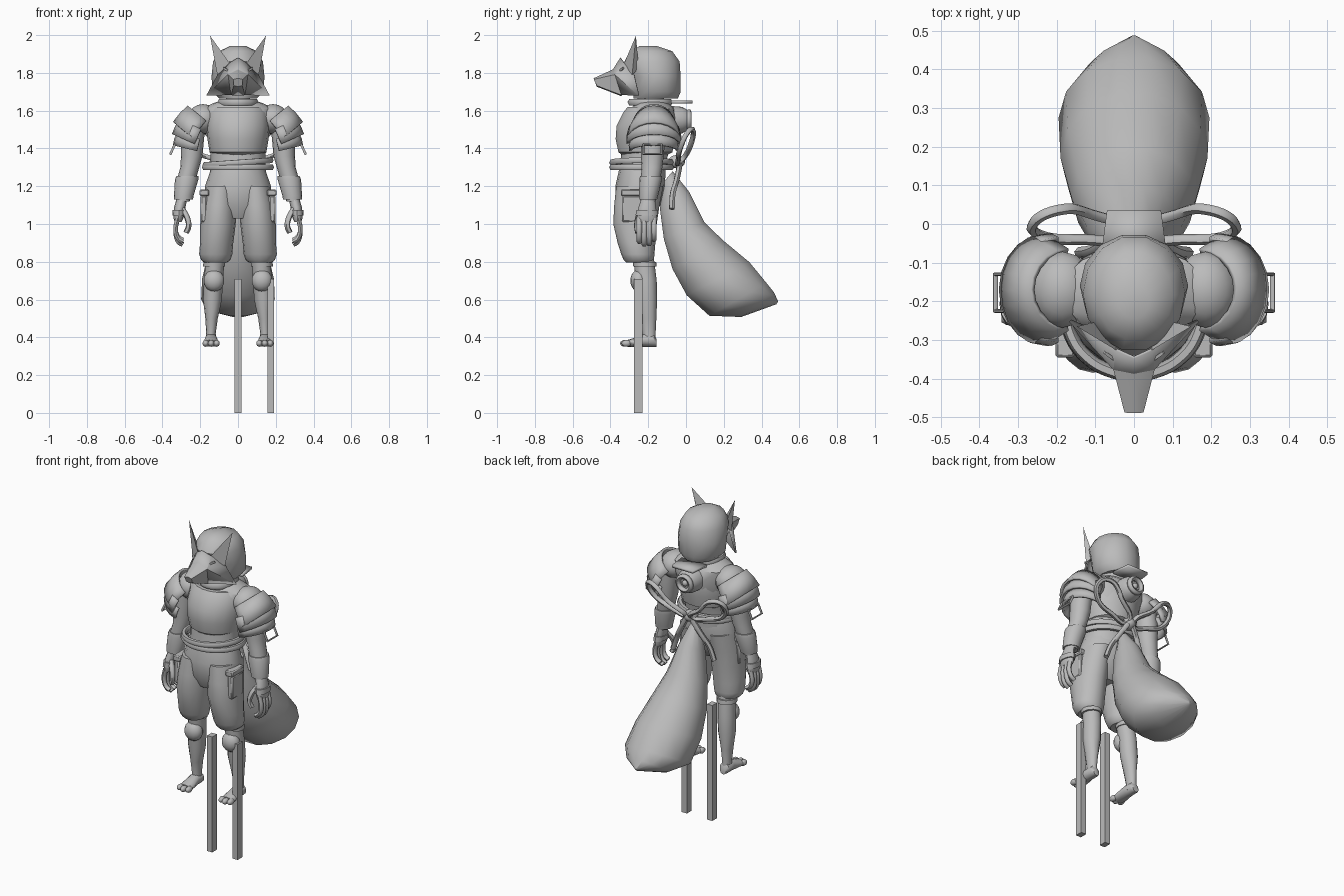
import bpy, bmesh, math
from math import sin, cos, pi, radians
from mathutils import Vector as V, Matrix

if "Cube" in bpy.data.objects:
    bpy.data.objects.remove(bpy.data.objects["Cube"])

mat = bpy.data.materials.new("plain_grey")
mat.diffuse_color = (0.5, 0.5, 0.5, 1)
mat.use_nodes = True
mat.node_tree.nodes["Principled BSDF"].inputs["Base Color"].default_value = mat.diffuse_color


def finish(o, mirror=False, thick=0, angle=40, bevel=0):
    me = o.data
    me.materials.clear()
    me.materials.append(mat)
    me.shade_smooth()
    me.set_sharp_from_angle(angle=radians(angle))
    if mirror:
        o.modifiers.new("mirror", 'MIRROR')
    if thick:
        m = o.modifiers.new("thick", 'SOLIDIFY')
        m.thickness, m.offset = thick, 0
    if bevel:
        m = o.modifiers.new("bevel", 'BEVEL')
        m.width = bevel
    return o


def from_bm(name, bm, **kw):
    bmesh.ops.recalc_face_normals(bm, faces=bm.faces)
    me = bpy.data.meshes.new(name)
    bm.to_mesh(me)
    bm.free()
    o = bpy.data.objects.new(name, me)
    bpy.context.collection.objects.link(o)
    return finish(o, **kw)


def faces(name, pts, fs, **kw):
    bm = bmesh.new()
    vs = [bm.verts.new(p) for p in pts]
    for f in fs:
        bm.faces.new([vs[i] for i in f])
    return from_bm(name, bm, **kw)


def loft(name, rings, n=16, **kw):
    """Skin through rings of (centre, axis A, axis B), with capped ends."""
    bm = bmesh.new()
    loops = [[bm.verts.new(V(c) + V(a) * cos(2 * pi * i / n) + V(b) * sin(2 * pi * i / n))
              for i in range(n)] for c, a, b in rings]
    for p, q in zip(loops, loops[1:]):
        for i in range(n):
            j = (i + 1) % n
            bm.faces.new((p[i], p[j], q[j], q[i]))
    bm.faces.new(loops[0])
    bm.faces.new(loops[-1])
    return from_bm(name, bm, **kw)


def loft_z(name, rows, n=16, **kw):
    """Rows of (z, x, y, half width, half depth)."""
    return loft(name, [((x, y, z), (a, 0, 0), (0, b, 0)) for z, x, y, a, b in rows], n, **kw)


def ball(name, c, r, **kw):
    bm = bmesh.new()
    bmesh.ops.create_uvsphere(bm, u_segments=14, v_segments=9, radius=1,
                              matrix=Matrix.Translation(c) @ Matrix.Diagonal((*r, 1)))
    return from_bm(name, bm, **kw)


def box(name, c, size, rot=None, **kw):
    bm = bmesh.new()
    m = Matrix.Translation(c) @ (rot or Matrix()) @ Matrix.Diagonal((*size, 1))
    bmesh.ops.create_cube(bm, size=1, matrix=m)
    return from_bm(name, bm, **kw)


def tube(name, pts, r, closed=False, smooth=True, **kw):
    cu = bpy.data.curves.new(name, 'CURVE')
    cu.dimensions = '3D'
    cu.bevel_depth, cu.bevel_resolution, cu.resolution_u = r, 1, 5
    cu.use_fill_caps = True
    sp = cu.splines.new('BEZIER')
    sp.bezier_points.add(len(pts) - 1)
    for b, p in zip(sp.bezier_points, pts):
        b.co = p
        b.handle_left_type = b.handle_right_type = 'AUTO' if smooth else 'VECTOR'
    sp.use_cyclic_u = closed
    tmp = bpy.data.objects.new(name + "_path", cu)
    bpy.context.collection.objects.link(tmp)
    me = bpy.data.meshes.new_from_object(tmp.evaluated_get(bpy.context.evaluated_depsgraph_get()))
    bpy.data.objects.remove(tmp)
    o = bpy.data.objects.new(name, me)
    bpy.context.collection.objects.link(o)
    return finish(o, angle=60, **kw)


# Head: hood, neck and collar
loft_z("hood", [(1.665, 0, -.16, .10, .12), (1.70, 0, -.155, .135, .13), (1.78, 0, -.16, .14, .135),
                (1.86, 0, -.18, .132, .15), (1.915, 0, -.185, .10, .115), (1.943, 0, -.20, .04, .045)], 14)
loft_z("neck", [(1.58, 0, -.18, .07, .07), (1.70, 0, -.19, .06, .07)])
tube("collar", [(.09 * cos(i * pi / 6), -.19 + .1 * sin(i * pi / 6), 1.645) for i in range(12)], .02, closed=True)

# Pointed animal mask with ears
P = [(0, -.345, 1.878), (0, -.385, 1.815), (0, -.485, 1.77), (.022, -.485, 1.765), (.02, -.47, 1.735),
     (0, -.47, 1.73), (.035, -.34, 1.685), (0, -.34, 1.68), (.165, -.25, 1.68), (.105, -.275, 1.79),
     (.05, -.375, 1.79), (.045, -.325, 1.85)]
faces("mask", P, [(0, 1, 10, 11), (1, 2, 3, 10), (2, 5, 4, 3), (3, 4, 6, 10), (5, 7, 6, 4),
                  (10, 6, 8), (10, 8, 9), (10, 9, 11)], mirror=True, thick=.008, angle=15)
faces("ear", [(.04, -.33, 1.845), (.11, -.285, 1.79), (.085, -.25, 1.82), (.148, -.265, 1.997)],
      [(0, 1, 3), (1, 2, 3), (2, 0, 3), (0, 2, 1)], mirror=True, angle=15)
box("eye_slit", (.058, -.345, 1.815), (.05, .008, .01),
    Matrix.Rotation(radians(35), 4, 'Z') @ Matrix.Rotation(radians(-25), 4, 'Y'), mirror=True)

# Torso, shoulders and chest armour
loft_z("torso", [(1.24, 0, -.235, .15, .125), (1.33, 0, -.225, .145, .118), (1.45, 0, -.205, .15, .14),
                 (1.55, 0, -.185, .185, .14), (1.61, 0, -.175, .19, .115), (1.64, 0, -.18, .13, .09),
                 (1.66, 0, -.185, .07, .07)])
loft_z("chest_armour", [(1.365, 0, -.22, .125, .12), (1.38, 0, -.215, .15, .145), (1.45, 0, -.215, .162, .16),
                        (1.52, 0, -.21, .168, .16), (1.59, 0, -.20, .16, .135), (1.62, 0, -.195, .14, .115)], 18)
ball("shoulder", (.185, -.17, 1.555), (.085, .10, .08), mirror=True)

# Layered shoulder plates: half shells around a tilted axis
for k, (tilt, ox, oz, length, ry0, ry1) in enumerate(
        [(40, .262, 1.622, .115, .10, .135), (24, .305, 1.55, .085, .13, .138), (14, .318, 1.478, .065, .118, .125)]):
    t = radians(tilt)
    a, u = V((sin(t), 0, -cos(t))), V((cos(t), 0, sin(t)))
    N, dep = 10, .12
    pts = []
    for d, ry, grow in ((0, ry0, 0), (length * .5, (ry0 + ry1) / 2 + .005, .006), (length, ry1, .004)):
        for i in range(N + 1):
            th = -pi / 2 + pi * i / N
            p = V((ox, -.17, oz)) + a * d + u * ((dep + grow) * cos(th) - dep)
            pts.append(p + V((0, ry * sin(th), 0)))
    faces("shoulder_plate_%d" % (k + 1), pts,
          [(r * (N + 1) + i, r * (N + 1) + i + 1, (r + 1) * (N + 1) + i + 1, (r + 1) * (N + 1) + i)
           for r in range(2) for i in range(N)], mirror=True, thick=.014)
tube("plate_buckle", [(.335, -.225, 1.42), (.335, -.13, 1.42), (.358, -.13, 1.37), (.358, -.225, 1.37)],
     .007, closed=True, smooth=False, mirror=True)

# Arms, bracers and hands
loft_z("arm", [(1.56, .225, -.175, .06, .065), (1.45, .24, -.175, .06, .065), (1.36, .245, -.178, .057, .06),
               (1.30, .255, -.18, .05, .055), (1.22, .278, -.19, .05, .05), (1.12, .292, -.20, .036, .04)], mirror=True)
loft_z("bracer", [(1.255, .268, -.185, .058, .058), (1.235, .272, -.187, .062, .06), (1.15, .287, -.198, .052, .05),
                  (1.13, .288, -.20, .05, .047)], mirror=True)
loft_z("palm", [(1.14, .295, -.20, .028, .034), (1.09, .308, -.205, .03, .046), (1.03, .315, -.207, .026, .055),
                (1.01, .317, -.207, .018, .05)], 12, mirror=True)
loft_z("hand_strap", [(1.075, .311, -.207, .036, .056), (1.045, .314, -.207, .034, .06)], 12, mirror=True)
for k in range(4):
    y = -.247 + .026 * k
    drop = (.0, -.015, -.012, .01)[k]
    tube("finger_%d" % (k + 1), [(.32, y, 1.03), (.33, y, .965), (.315, y, .92 + drop), (.292, y, .905 + drop)],
         .014, mirror=True)
tube("thumb", [(.295, -.23, 1.08), (.268, -.255, 1.03), (.262, -.26, .985), (.275, -.255, .955)], .015, mirror=True)

# Trousers with cuffs and side pockets
loft_z("trouser_hips", [(1.285, 0, -.235, .145, .12), (1.20, 0, -.242, .175, .132), (1.10, 0, -.25, .175, .115),
                        (1.03, 0, -.26, .10, .07)])
loft_z("trouser_leg", [(1.20, .09, -.245, .08, .125), (1.10, .10, -.26, .09, .12), (1.0, .106, -.27, .094, .115),
                       (.90, .113, -.262, .088, .10), (.84, .118, -.255, .088, .088), (.81, .118, -.25, .078, .08),
                       (.795, .118, -.25, .06, .065)], mirror=True)
box("pocket", (.182, -.285, 1.08), (.035, .11, .14), mirror=True, bevel=.008)
box("pocket_flap", (.178, -.285, 1.165), (.05, .12, .035), mirror=True, bevel=.006)

# Lower legs, knee pads and feet
loft_z("shin", [(.82, .12, -.225, .05, .055), (.70, .13, -.21, .05, .055), (.60, .135, -.205, .05, .052),
                (.50, .14, -.20, .033, .043), (.42, .143, -.195, .025, .034), (.37, .143, -.195, .03, .036)], 12, mirror=True)
loft_z("knee_band", [(.80, .125, -.22, .058, .062), (.775, .127, -.217, .058, .062)], 12, mirror=True)
ball("knee_pad", (.127, -.25, .70), (.056, .045, .058), mirror=True)
loft("foot", [((.143, y, .35 + h), (w, 0, 0), (0, 0, h)) for y, w, h in
              ((-.155, .02, .02), (-.17, .032, .033), (-.22, .034, .035), (-.27, .04, .024), (-.31, .04, .018))],
     12, mirror=True)
for k in range(3):
    ball("toe_%d" % (k + 1), (.113 + .029 * k, -.315 - (.008 if k == 1 else 0), .368), (.017, .026, .018), mirror=True)

# Rope belt and the big bow at the back
for k, (z, tilt, r) in enumerate([(1.30, .0, .175), (1.325, .012, .172)]):
    tube("belt_rope_%d" % (k + 1), [(r * cos(i * pi / 8), -.235 + .155 * sin(i * pi / 8), z + tilt * cos(i * pi / 8))
                                    for i in range(16)], .017, closed=True)
ball("bow_knot", (0, -.05, 1.33), (.04, .045, .035))
tube("bow_loop", [(.02, -.03, 1.33), (.11, .025, 1.42), (.20, .035, 1.50), (.258, .005, 1.48), (.24, -.03, 1.40),
                  (.13, -.04, 1.345)], .014, closed=True, mirror=True)
tube("bow_end", [(.01, -.03, 1.33), (.07, -.05, 1.23), (.11, -.07, 1.16), (.14, -.075, 1.08)], .016, mirror=True)

# Back fitting: drum, ring and neck plate
loft("back_drum", [((0, y, 1.55), (r, 0, 0), (0, 0, r)) for y, r in ((-.08, .075), (-.02, .07), (.005, .055))])
tube("back_ring", [(.042 * cos(i * pi / 6), .015, 1.55 + .042 * sin(i * pi / 6)) for i in range(12)], .015, closed=True)
ball("back_hub", (0, .01, 1.55), (.018, .015, .018))
faces("neck_plate", [(-.085, -.08, 1.645), (.085, -.08, 1.645), (.07, .035, 1.645), (-.07, .035, 1.645)],
      [(0, 1, 2, 3)], thick=.015)

# Bushy tail, from upper and lower outline points and half width
tail = [((-.07, 1.28), (-.12, 1.22), .03), ((.02, 1.17), (-.14, 1.08), .075), ((.10, 1.01), (-.12, .92), .12),
        ((.20, .915), (-.075, .76), .16), ((.34, .80), (.0, .62), .19), ((.43, .69), (.12, .512), .195),
        ((.468, .64), (.29, .506), .125), ((.488, .59), (.478, .575), .008)]
loft("tail", [((0, (u[0] + l[0]) / 2, (u[1] + l[1]) / 2), (w, 0, 0), (0, (u[0] - l[0]) / 2, (u[1] - l[1]) / 2))
              for u, l, w in tail], 14, angle=50)

# Two upright sticks
for k, x in enumerate((0, .173)):
    box("stick_%d" % (k + 1), (x, -.253, .355), (.035, .045, .71))
